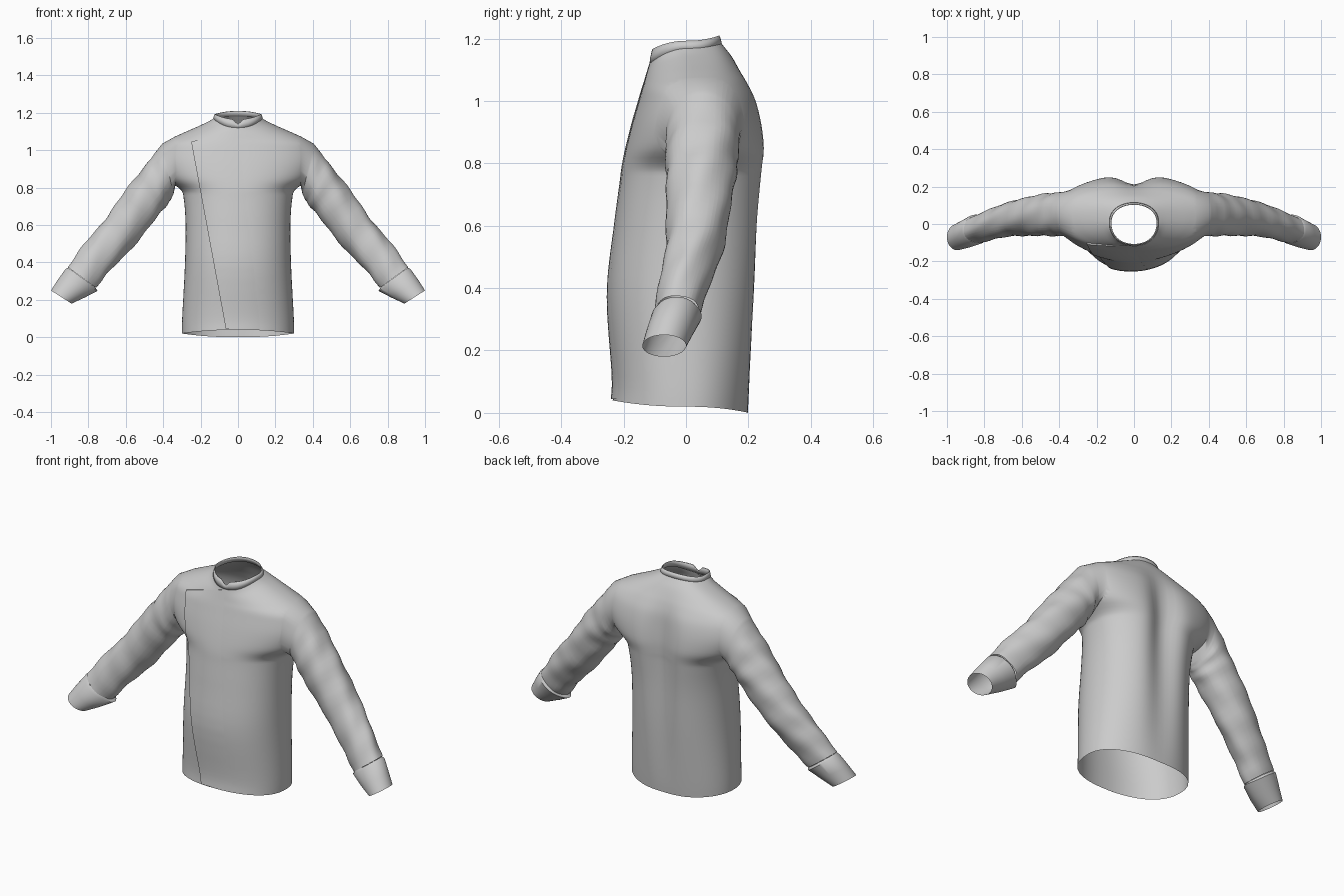
import bpy, bmesh, math
from mathutils import Vector
from mathutils.bvhtree import BVHTree

if "Cube" in bpy.data.objects:
    bpy.data.objects.remove(bpy.data.objects["Cube"])


def spline(rows, sub):
    """Catmull-Rom interpolation through rows of numbers."""
    out, n = [], len(rows)
    for i in range(n - 1):
        p0, p1, p2, p3 = (rows[max(i - 1, 0)], rows[i], rows[i + 1], rows[min(i + 2, n - 1)])
        for k in range(sub):
            t = k / sub
            out.append([0.5 * (2 * b + (c - a) * t + (2 * a - 5 * b + 4 * c - d) * t * t
                               + (3 * b - a - 3 * c + d) * t ** 3)
                        for a, b, c, d in zip(p0, p1, p2, p3)])
    return out + [list(rows[-1])]


def loft(bm, rings, closed):
    """Skin successive rings of BMVerts with quads."""
    for a, b in zip(rings, rings[1:]):
        n = len(a)
        for i in range(n if closed else n - 1):
            j = (i + 1) % n
            bm.faces.new((a[i], a[j], b[j], b[i]))


def finish(bm, name, mirror=True, thick=0.0):
    bmesh.ops.recalc_face_normals(bm, faces=bm.faces)
    me = bpy.data.meshes.new(name)
    bm.to_mesh(me)
    bm.free()
    ob = bpy.data.objects.new(name, me)
    bpy.context.collection.objects.link(ob)
    bpy.ops.object.select_all(action='DESELECT')
    ob.select_set(True)
    bpy.context.view_layer.objects.active = ob
    bpy.ops.object.shade_smooth_by_angle(angle=math.radians(50))
    if mirror:
        ob.modifiers.new("Mirror", 'MIRROR')
    if thick:
        ob.modifiers.new("Thickness", 'SOLIDIFY').thickness = thick
    return ob


def half_ring(bm, row, n=40, notch=0.0):
    """Right half of a body section, front centre to back centre."""
    zf, zs, zb, w, yf, yb, ys, dip = row
    ring = []
    for i in range(n + 1):
        t = math.pi * (i / n - 0.5)
        s, c = math.sin(t), max(math.cos(t), 0.0)
        x = w * c ** 0.92 if 0 < i < n else 0.0
        y = ys + ((yb if s > 0 else yf) - ys) * abs(s) ** 0.92
        z = zs + ((zb if s > 0 else zf) - zs) * s * s
        if s > 0:   # hollow between the shoulder blades
            y -= dip * math.exp(-(x / 0.085) ** 2)
        else:
            z -= notch * math.exp(-(x / 0.018) ** 2)
        ring.append(bm.verts.new((x, y, z)))
    return ring


def tube_ring(bm, row, angles, wave=0.0):
    """Sleeve section from its upper and lower outline points."""
    ux, uz, lx, lz, yc, ry = row
    ring = []
    for a in angles:
        ca, sa = math.cos(a), math.sin(a)
        k = 1 + wave * math.sin(3 * a + 22 * (ux - uz)) * math.sin(17 * uz + 2 * a)
        ring.append(bm.verts.new(((ux + lx) / 2 + (ux - lx) / 2 * ca * k,
                                  yc + ry * sa * k,
                                  (uz + lz) / 2 + (uz - lz) / 2 * ca * k)))
    return ring


# Body: z front, z side, z back, half width, y front, y back, y side, back hollow
BODY = [
    (.04, .02, .0, .30, -.235, .203, .0, .005),
    (.12, .11, .10, .298, -.232, .212, .0, .01),
    (.38, .38, .38, .284, -.25, .236, .0, .03),
    (.60, .60, .60, .28, -.228, .25, .01, .045),
    (.74, .74, .74, .29, -.21, .262, .03, .055),
    (.79, .79, .79, .308, -.204, .265, .04, .055),
    (.85, .85, .85, .385, -.192, .264, .05, .053),
    (.93, .93, .93, .425, -.172, .252, .055, .045),
    (1.0, 1.0, 1.005, .42, -.152, .231, .055, .03),
    (1.035, 1.045, 1.06, .39, -.142, .202, .05, .015),
    (1.06, 1.085, 1.10, .31, -.134, .176, .045, .006),
    (1.085, 1.12, 1.14, .23, -.127, .148, .04, .0),
    (1.105, 1.15, 1.17, .165, -.121, .125, .03, .0),
    (1.125, 1.17, 1.185, .13, -.115, .113, .01, .0),
]
bm = bmesh.new()
loft(bm, [half_ring(bm, r) for r in spline(BODY, 4)], False)

# Open the armhole, then grow the sleeve out of its edge
cut = bmesh.ops.bisect_plane(bm, geom=bm.verts[:] + bm.edges[:] + bm.faces[:], dist=1e-5,
                             plane_co=(.335, 0, 0), plane_no=(1, 0, 0), clear_outer=True)
edge = [g for g in cut['geom_cut'] if isinstance(g, bmesh.types.BMVert)]
zs, ys = [v.co.z for v in edge], [v.co.y for v in edge]
zc, yc = (max(zs) + min(zs)) / 2, (max(ys) + min(ys)) / 2
zr, yr = (max(zs) - min(zs)) / 2, (max(ys) - min(ys)) / 2
ang = lambda v: math.atan2((v.co.y - yc) / yr, (v.co.z - zc) / zr)
edge.sort(key=ang)
angles = [ang(v) for v in edge]
# Sleeve: upper x z, lower x z, y centre, y radius
SLEEVE = [
    (.405, 1.035, .345, .765, .054, .118),
    (.50, .915, .37, .722, .05, .116),
    (.60, .785, .425, .65, .045, .108),
    (.72, .62, .565, .48, .03, .094),
    (.82, .50, .68, .36, .0, .082),
    (.91, .375, .76, .265, -.03, .073),
]
rings = [tube_ring(bm, r, angles, .045 if i > 3 else 0) for i, r in enumerate(spline(SLEEVE, 6))]
loft(bm, [edge] + rings, True)
bvh = BVHTree.FromBMesh(bm)
finish(bm, "jacket_body_and_sleeves")

# Turned-back cuffs with a flared inner point
bm = bmesh.new()
full = [math.tau * i / 40 for i in range(40)]
CUFF = [(.908, .372, .765, .268, -.03, .071),
        (.922, .365, .768, .255, -.03, .08),
        (.965, .305, .825, .215, -.052, .075),
        (1.0, .25, .89, .18, -.07, .07)]
rings = [tube_ring(bm, r, full) for r in CUFF]
for ring, pull in zip(rings[1:3], (.022, .008)):
    for v, a in zip(ring, full):
        v.co += Vector((-.8, 0, -.3)) * pull * math.exp(-((a - math.pi) / .5) ** 2)
loft(bm, rings, True)
finish(bm, "cuffs")

# Stand collar
bm = bmesh.new()
COLLAR = [(1.12, 1.165, 1.182, .133, -.117, .115, .01, 0),
          (1.142, 1.18, 1.197, .13, -.115, .112, .008, 0),
          (1.165, 1.193, 1.21, .125, -.111, .107, .005, 0)]
loft(bm, [half_ring(bm, r, 40, n) for r, n in zip(COLLAR, (0, .006, .025))], False)
finish(bm, "stand_collar", thick=.005)

# Overlapping front flap laid on the body surface
bm = bmesh.new()
TL, TR, BL, BR = (Vector(p) for p in ((-.25, 1.045), (0, 1.118), (-.065, .045), (.12, .045)))
rows = []
for j in range(49):
    v, row = j / 48, []
    for i in range(21):
        u = i / 20
        p = TL.lerp(TR, u).lerp(BL.lerp(BR, u), v)
        hit = bvh.ray_cast(Vector((max(abs(p.x), .0005), -1, p.y)), Vector((0, 1, 0)))[0]
        y = hit.y if hit else -.2
        row.append(bm.verts.new((p.x, y - .001 - .008 * (1 - u), p.y)))
    rows.append(row)
loft(bm, rows, False)
# Turned edge closing the flap's side and top against the body
rim = [r[0] for r in reversed(rows)] + rows[0][1:]
inner = [bm.verts.new(v.co + Vector((0, .009, 0))) for v in rim]
loft(bm, [rim, inner], False)
finish(bm, "front_flap", mirror=False)
